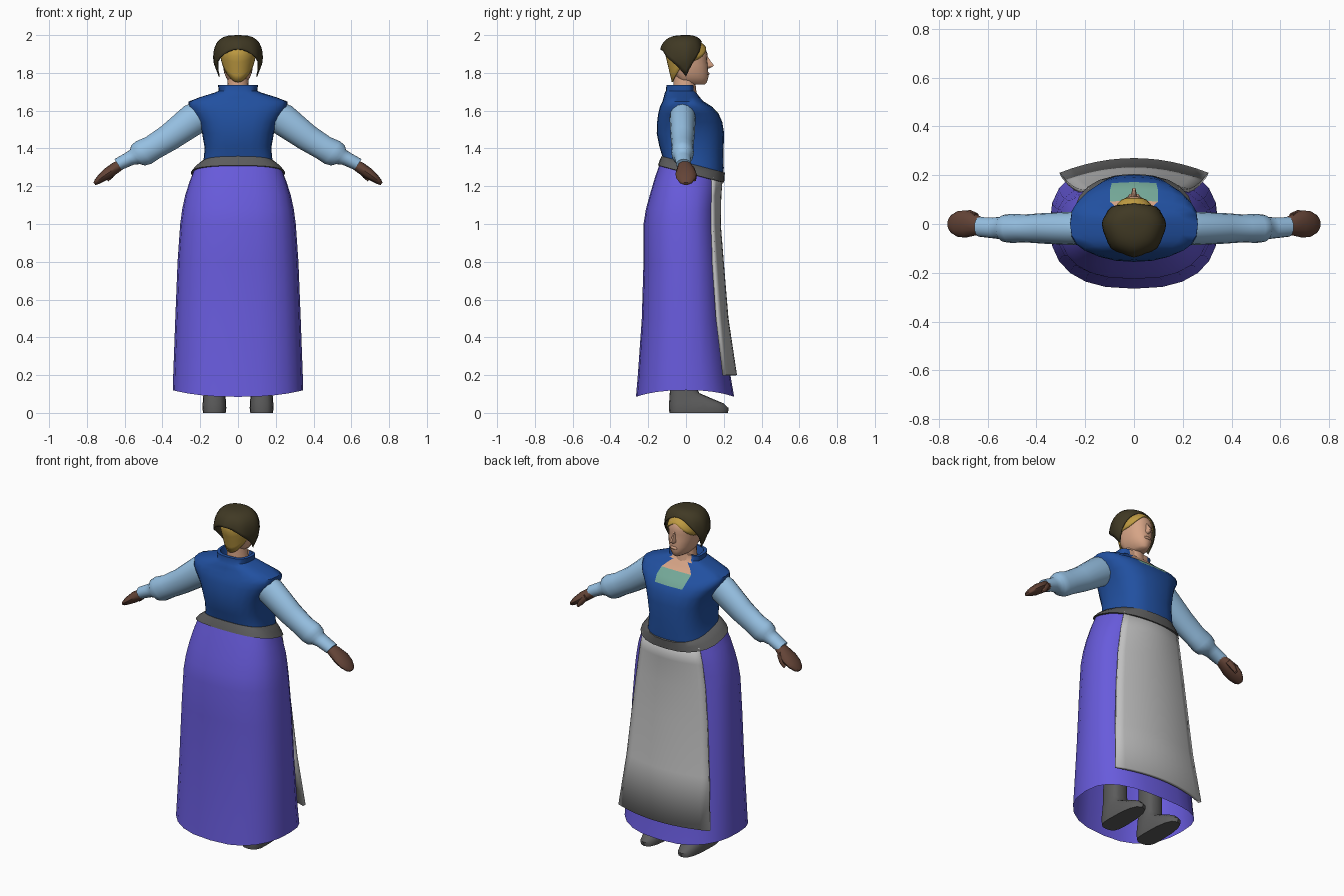
import bpy, bmesh, math
from mathutils import Vector

cube = bpy.data.objects.get("Cube")
if cube:
    bpy.data.objects.remove(cube, do_unlink=True)


def material(name, *srgb):
    col = [((c / 255 + 0.055) / 1.055) ** 2.4 for c in srgb] + [1]
    m = bpy.data.materials.new(name)
    m.use_nodes = True
    m.diffuse_color = col
    m.node_tree.nodes["Principled BSDF"].inputs["Base Color"].default_value = col
    return m


purple = material("purple cloth", 104, 91, 220)
white = material("apron white", 192, 192, 192)
grey = material("dark grey leather", 92, 92, 92)
blue = material("bodice blue", 33, 80, 160)
pale_blue = material("sleeve pale blue", 150, 192, 226)
brown = material("dark brown skin", 100, 68, 55)
olive = material("kerchief olive brown", 64, 57, 36)
gold = material("golden hair", 192, 156, 66)
skin = material("light skin", 214, 164, 134)
teal = material("chemise teal", 116, 168, 152)


def loft(name, rings, mat, closed=True, caps=True, thick=0, angle=45):
    """Skin a list of equally sized point rows."""
    bm = bmesh.new()
    rows = [[bm.verts.new(p) for p in r] for r in rings]
    n = len(rows[0])
    for a, b in zip(rows, rows[1:]):
        for i in range(n if closed else n - 1):
            j = (i + 1) % n
            bm.faces.new((a[i], a[j], b[j], b[i]))
    if closed and caps:
        bm.faces.new(rows[0])
        bm.faces.new(rows[-1])
    bmesh.ops.remove_doubles(bm, verts=bm.verts, dist=0.0002)
    bmesh.ops.recalc_face_normals(bm, faces=bm.faces)
    me = bpy.data.meshes.new(name)
    bm.to_mesh(me)
    bm.free()
    ob = bpy.data.objects.new(name, me)
    bpy.context.collection.objects.link(ob)
    me.materials.append(mat)
    if thick:
        mod = ob.modifiers.new("thickness", 'SOLIDIFY')
        mod.thickness, mod.offset = thick, -1
    bpy.ops.object.select_all(action='DESELECT')
    ob.select_set(True)
    bpy.context.view_layer.objects.active = ob
    bpy.ops.object.shade_smooth_by_angle(angle=math.radians(angle))
    return ob


def angles(n):
    return [2 * math.pi * i / n for i in range(n)]


def power(v, p):
    return math.copysign(abs(v) ** p, v) if abs(v) > 1e-6 else 0


def ring(z, rx, front, back, tilt=0, dip=0, x=0, p=0.8, n=24):
    """Horizontal rounded ring; tilt lowers it forward, dip lowers front and back."""
    pts = []
    for t in angles(n):
        s = math.sin(t)
        y = power(s, p) * (front if s > 0 else back)
        pts.append((x + rx * power(math.cos(t), p), y, z - tilt * y - dip * s * s))
    return pts


def stack(name, rows, mat, caps=True, **kw):
    return loft(name, [ring(*r, **kw) for r in rows], mat, caps=caps)


# Skirt, open at the hem
stack("skirt", [(.12, .345, .255, .265, 0, .035), (.2, .343, .235, .255),
                (.5, .332, .2, .234), (.8, .32, .185, .225), (1, .306, .17, .225),
                (1.08, .295, .17, .212), (1.15, .28, .175, .19, .05),
                (1.22, .258, .18, .165, .15), (1.28, .235, .185, .14, .26)],
      purple, caps=False)

# Apron hanging over the front of the skirt: height, half width, centre y, edge y
apron = []
for z, w, mid, edge in [(1.25, .19, .195, .145), (1.15, .21, .187, .142),
                        (1, .23, .184, .145), (.8, .25, .2, .155),
                        (.5, .275, .225, .175), (.2, .305, .27, .21)]:
    steps = [i / 6 for i in range(-6, 7)]
    apron.append([(w * u, mid + (edge - mid) * u * u, z) for u in steps])
loft("apron", apron, white, closed=False, thick=0.018)

# Waistband sloping down to the front
stack("waistband", [(1.27, .24, .188, .14, .26), (1.272, .25, .202, .148, .26),
                    (1.3, .225, .204, .14, .26), (1.325, .193, .206, .13, .26),
                    (1.326, .18, .19, .12, .26)], grey, caps=False)

# Bodice with standing collar
bodice = stack("bodice", [(1.3, .19, .195, .12, .25), (1.335, .183, .2, .126, .2),
                          (1.4, .176, .198, .142, .1), (1.48, .19, .202, .155),
                          (1.54, .212, .192, .153), (1.585, .242, .172, .147),
                          (1.62, .262, .14, .138), (1.648, .262, .095, .125),
                          (1.672, .2, .072, .118), (1.695, .125, .055, .112),
                          (1.705, .102, .045, .106), (1.735, .106, .042, .104),
                          (1.737, .09, .034, .088), (1.69, .075, .03, .075)],
               blue, p=0.72)
# Neckline: teal chemise below, bare chest above
bodice.data.materials.append(teal)
bodice.data.materials.append(skin)
for f in bodice.data.polygons:
    c = f.center
    if c.y > 0.03 and abs(c.x) < 0.06 and c.z > 1.59:
        f.material_index = 1 if c.z < 1.65 else 2

# Neck and head
stack("neck", [(1.64, .075, .07, .07), (1.7, .06, .055, .068), (1.79, .052, .045, .065)],
      skin, p=1, n=16)
stack("head", [(1.738, .028, .1, .02), (1.748, .045, .11, .03), (1.775, .063, .118, .05),
               (1.8, .073, .118, .07), (1.84, .08, .116, .085), (1.875, .082, .111, .09),
               (1.9, .082, .114, .09), (1.94, .077, .1, .085), (1.975, .045, .06, .05)],
      skin, p=0.9)


def blob(name, centre, radii, mat):
    """Small ellipsoid."""
    rows = []
    for k in range(9):
        a = math.pi * k / 8
        rows.append([(centre[0] + radii[0] * math.sin(a) * math.cos(t),
                      centre[1] + radii[1] * math.sin(a) * math.sin(t),
                      centre[2] - radii[2] * math.cos(a)) for t in angles(10)])
    return loft(name, rows, mat, caps=False)


# Nose, widest at the nostrils
nose = [(1.822, .009, .118), (1.83, .017, .136), (1.84, .015, .148),
        (1.86, .011, .132), (1.888, .007, .114)]
loft("nose", [[(-w, .1, z), (-w * .4, y, z), (w * .4, y, z), (w, .1, z)]
              for z, w, y in nose], skin)
blob("lips", (0, .117, 1.795), (.024, .008, .008), skin)


def shell(name, mat, top, mid, rx, front, back, rim, taper, e, ripple=0):
    """Dome over the head whose lower rim height varies with direction."""
    rows = []
    for k in range(11):
        u = math.sin(math.pi / 2 * k / 10)
        row = []
        for t in angles(32):
            s = math.sin(t)
            z = rim(s) + (top - rim(s)) * u
            if z > mid:
                r = max(0, 1 - ((z - mid) / (top - mid)) ** e) ** (1 / e)
            else:
                r = 1 - taper * (mid - z)
            r *= 1 + ripple * math.cos(8 * t) * (1 - u)
            row.append((rx * r * math.cos(t), (front if s > 0 else back) * r * s, z))
        rows.append(row)
    return loft(name, rows, mat, caps=False, thick=0.006)


# Hair parted in front, low at the nape; kerchief pointed down over the ears
shell("hair", gold, 1.985, 1.89, .094, .121, .108,
      lambda s: 1.86 + .075 * s ** 3 if s > 0 else 1.86 + .11 * s, 2.2, 2)
shell("kerchief", olive, 2, 1.86, .13, .098, .138,
      lambda s: 1.78 + (.185 * s if s > 0 else -.145 * s), 3, 3, .03)

# Arms: rings square to the arm line, given as x, y, z, depth radius, thickness radius
along = Vector((.82, 0, -.57)).normalized()
across = Vector((-along.z, 0, along.x))


def limb(name, rows, mat, side, n=16):
    rings = []
    for x, y, z, ry, rt in rows:
        pts = []
        for t in angles(n):
            p = Vector((x, y, z)) + across * (rt * math.cos(t))
            pts.append((side * p.x, p.y + ry * math.sin(t), p.z))
        rings.append(pts)
    loft(name, rings, mat)


for side, word in ((1, "left"), (-1, "right")):
    limb(word + "_sleeve", [(.16, -.018, 1.59, .066, .08), (.235, -.018, 1.555, .069, .085),
                            (.365, -.018, 1.458, .063, .072), (.45, -.018, 1.405, .057, .067),
                            (.5, -.018, 1.378, .06, .072), (.53, -.018, 1.362, .056, .064),
                            (.545, -.017, 1.355, .046, .046), (.575, -.016, 1.345, .043, .038),
                            (.635, -.012, 1.315, .04, .034)], pale_blue, side)
    limb(word + "_hand", [(.61, -.008, 1.322, .03, .026), (.645, -.004, 1.3, .042, .03),
                          (.69, 0, 1.268, .056, .03), (.725, 0, 1.243, .052, .023),
                          (.75, 0, 1.222, .036, .015), (.76, 0, 1.213, .018, .008)],
         brown, side, 12)
    limb(word + "_thumb", [(.645, .03, 1.295, .016, .018), (.672, .044, 1.258, .014, .016),
                           (.692, .046, 1.232, .007, .008)], brown, side, 8)
    # Shoe with its leg continuing up under the skirt
    stack(word + "_shoe", [(0, .06, .222, .088), (.025, .063, .226, .09),
                           (.05, .062, .2, .09), (.075, .06, .14, .088),
                           (.105, .058, .07, .086), (.14, .056, .052, .082),
                           (.4, .056, .05, .075)], grey, x=.125 * side, p=0.75, n=16)
